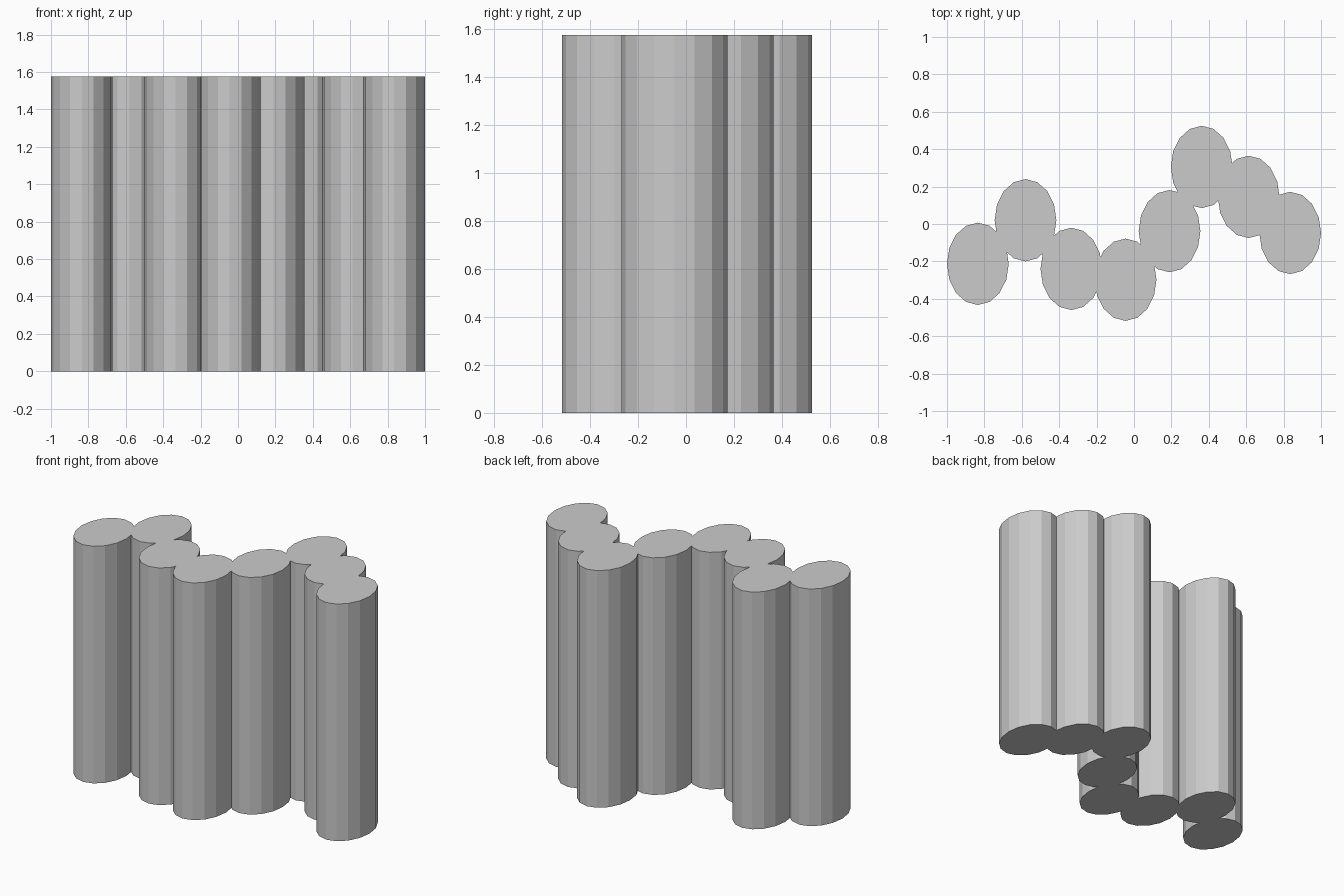
import bpy

if "Cube" in bpy.data.objects:
    bpy.data.objects.remove(bpy.data.objects["Cube"])

HEIGHT = 1.575
RX, RY = 0.165, 0.22
SIDES = 16

# Centres of the overlapping oval columns, left to right
CENTRES = [(-0.835, -0.213), (-0.58, 0.02), (-0.335, -0.24), (-0.045, -0.298),
           (0.19, -0.038), (0.362, 0.305), (0.613, 0.145), (0.835, -0.048)]


def oval_column(name, x, y):
    bpy.ops.mesh.primitive_cylinder_add(vertices=SIDES, radius=1, depth=HEIGHT,
                                        location=(x, y, HEIGHT / 2))
    ob = bpy.context.object
    ob.name = name
    ob.scale = (RX, RY, 1)
    bpy.ops.object.transform_apply(location=False, rotation=False, scale=True)
    return ob


columns = [oval_column(f"column_{i + 1}", x, y) for i, (x, y) in enumerate(CENTRES)]

# Merge the columns into one solid wall
wall = columns[0]
wall.name = "column_wall"
bpy.context.view_layer.objects.active = wall
for other in columns[1:]:
    mod = wall.modifiers.new("union", 'BOOLEAN')
    mod.operation = 'UNION'
    mod.solver = 'EXACT'
    mod.object = other
    bpy.ops.object.modifier_apply(modifier=mod.name)
    bpy.data.objects.remove(other)
